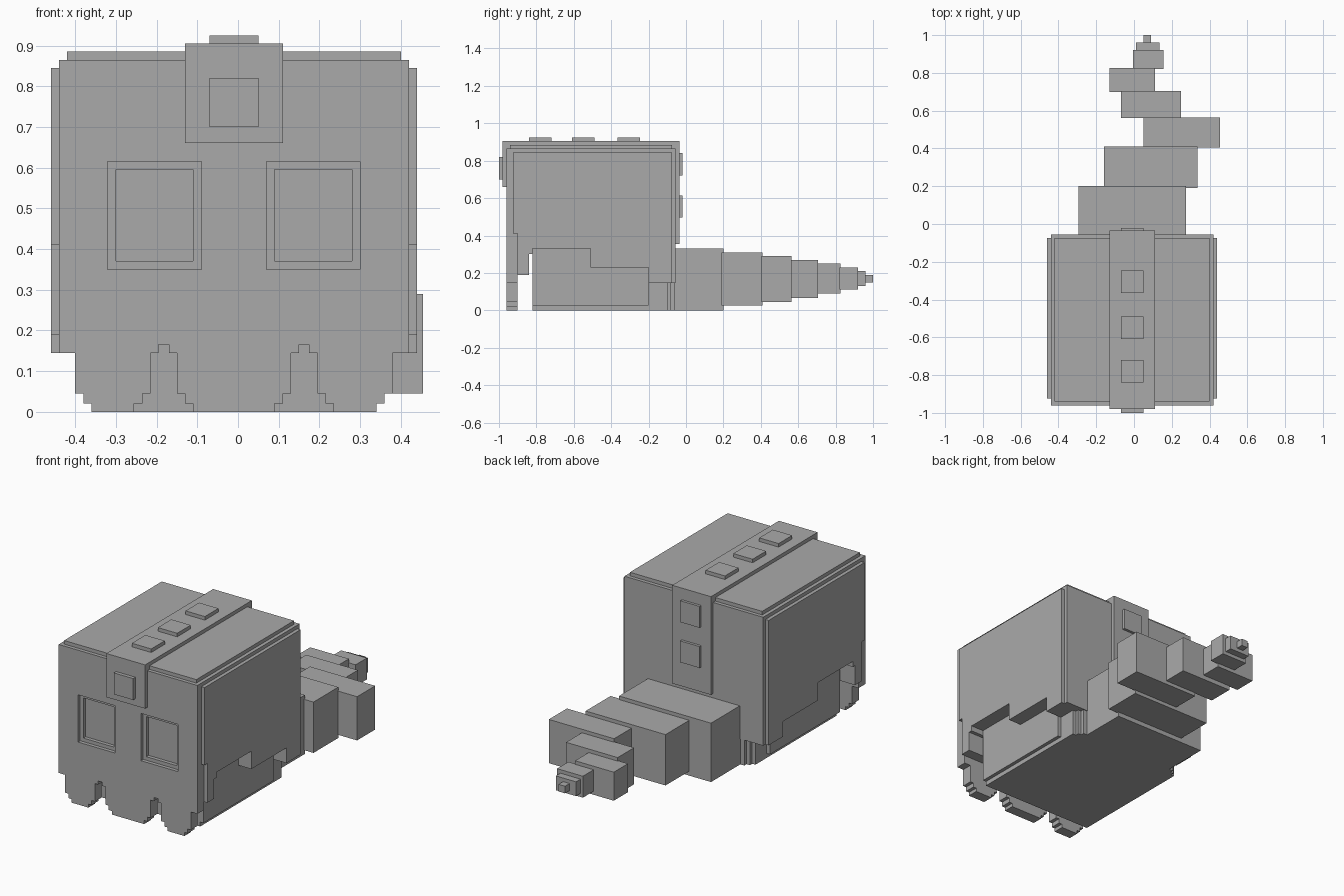
import bpy, bmesh

if "Cube" in bpy.data.objects:
    bpy.data.objects.remove(bpy.data.objects["Cube"])

CX = -0.01  # the body's mirror plane

mat = bpy.data.materials.new("plain grey")
mat.diffuse_color = (0.4, 0.4, 0.4, 1)
mat.use_nodes = True
mat.node_tree.nodes["Principled BSDF"].inputs["Base Color"].default_value = mat.diffuse_color


def finish(name, bm):
    bmesh.ops.recalc_face_normals(bm, faces=bm.faces)
    me = bpy.data.meshes.new(name)
    bm.to_mesh(me)
    bm.free()
    me.materials.append(mat)
    ob = bpy.data.objects.new(name, me)
    bpy.context.collection.objects.link(ob)
    return ob


def extrude(name, points, axis, a, b):
    """Extrude a 2D outline between a and b along x (outline y,z) or y (outline x,z)."""
    bm = bmesh.new()
    place = (lambda p: (a, p[0], p[1])) if axis == "x" else (lambda p: (p[0], a, p[1]))
    face = bm.faces.new([bm.verts.new(place(p)) for p in points])
    geom = bmesh.ops.extrude_face_region(bm, geom=[face])["geom"]
    move = (b - a, 0, 0) if axis == "x" else (0, b - a, 0)
    bmesh.ops.translate(bm, verts=[v for v in geom if isinstance(v, bmesh.types.BMVert)], vec=move)
    return finish(name, bm)


def box(name, x, y, z):
    return extrude(name, [(x[0], z[0]), (x[1], z[0]), (x[1], z[1]), (x[0], z[1])], "y", *y)


# Front wall with three stepped drips along its lower edge
half = [(0.43, 0.865), (0.43, 0.145), (0.39, 0.145), (0.39, 0.045), (0.37, 0.045),
        (0.37, 0.02), (0.35, 0.02), (0.35, 0), (0.245, 0), (0.245, 0.02), (0.225, 0.02),
        (0.225, 0.045), (0.205, 0.045), (0.205, 0.145), (0.185, 0.145), (0.185, 0.165),
        (0.16, 0.165), (0.16, 0.145), (0.14, 0.145), (0.14, 0.045), (0.12, 0.045),
        (0.12, 0.02), (0.10, 0.02), (0.10, 0)]
outline = [(CX + x, z) for x, z in half] + [(CX - x, z) for x, z in reversed(half)]
wall = extrude("front_wall", outline, "y", -0.96, -0.90)

# Stepped square eye recesses
for s in (-1, 1):
    for hw, z0, z1, depth in ((0.115, 0.35, 0.615, 0.02), (0.095, 0.37, 0.595, 0.04)):
        c = CX + s * 0.195
        cut = box("eye_cutter", (c - hw, c + hw), (-1.0, -0.96 + depth), (z0, z1))
        cut.hide_render = True
        cut.hide_viewport = True
        mod = wall.modifiers.new("eye", "BOOLEAN")
        mod.operation = "DIFFERENCE"
        mod.solver = "EXACT"
        mod.object = cut
bpy.context.view_layer.update()
baked = bpy.data.meshes.new_from_object(wall.evaluated_get(bpy.context.evaluated_depsgraph_get()))
wall.modifiers.clear()
wall.data = baked
for ob in [o for o in bpy.data.objects if o.name.startswith("eye_cutter")]:
    bpy.data.objects.remove(ob)

# Main body and its slightly wider side panels share a stepped lower hem
hem = [(-0.90, 0.19), (-0.84, 0.19), (-0.84, 0.30), (-0.82, 0.30), (-0.82, 0.33),
       (-0.51, 0.33), (-0.51, 0.23), (-0.20, 0.23), (-0.20, 0.145)]
extrude("body", hem + [(-0.055, 0.145), (-0.055, 0.865), (-0.90, 0.865)], "x", CX - 0.43, CX + 0.43)
panel = hem + [(-0.075, 0.145), (-0.075, 0.845), (-0.925, 0.845), (-0.925, 0.41), (-0.90, 0.41)]
for name, s in (("left_panel", -1), ("right_panel", 1)):
    extrude(name, panel, "x", CX + s * 0.43, CX + s * 0.45)
box("roof_panel", (CX - 0.41, CX + 0.41), (-0.94, -0.075), (0.865, 0.885))

# Inner core with a stepped rear
box("core", (CX - 0.37, CX + 0.37), (-0.82, -0.20), (0.025, 0.34))
box("core_base", (CX - 0.35, CX + 0.35), (-0.82, -0.10), (0, 0.30))
box("core_rear", (CX - 0.33, CX + 0.33), (-0.12, -0.08), (0, 0.30))
box("core_rear_step", (CX - 0.31, CX + 0.31), (-0.10, -0.06), (0, 0.30))

# Raised centre band over front, top and back
band = [(-0.98, 0.66), (-0.955, 0.66), (-0.955, 0.86), (-0.06, 0.86), (-0.06, 0.355),
        (-0.035, 0.355), (-0.035, 0.905), (-0.98, 0.905)]
extrude("centre_band", band, "x", CX - 0.12, CX + 0.12)

# Square studs on the band
sx = (CX - 0.06, CX + 0.06)
for y in (-0.78, -0.55, -0.305):
    box("top_stud", sx, (y - 0.06, y + 0.06), (0.90, 0.925))
box("front_stud", sx, (-1.0, -0.975), (0.70, 0.82))
for z in (0.78, 0.555):
    box("back_stud", sx, (-0.04, -0.02), (z - 0.06, z + 0.06))

# Winding tail of shrinking blocks
tail = [(-0.295, 0.275, -0.08, 0.20, 0.0, 0.33), (-0.16, 0.335, 0.19, 0.41, 0.025, 0.31),
        (0.05, 0.455, 0.405, 0.565, 0.045, 0.29), (-0.07, 0.25, 0.56, 0.705, 0.065, 0.27),
        (-0.13, 0.11, 0.70, 0.825, 0.09, 0.25), (-0.005, 0.155, 0.82, 0.92, 0.11, 0.23),
        (0.01, 0.135, 0.915, 0.96, 0.13, 0.21), (0.05, 0.09, 0.955, 1.0, 0.15, 0.19)]
for x0, x1, y0, y1, z0, z1 in tail:
    box("tail_block", (x0, x1), (y0, y1), (z0, z1))
